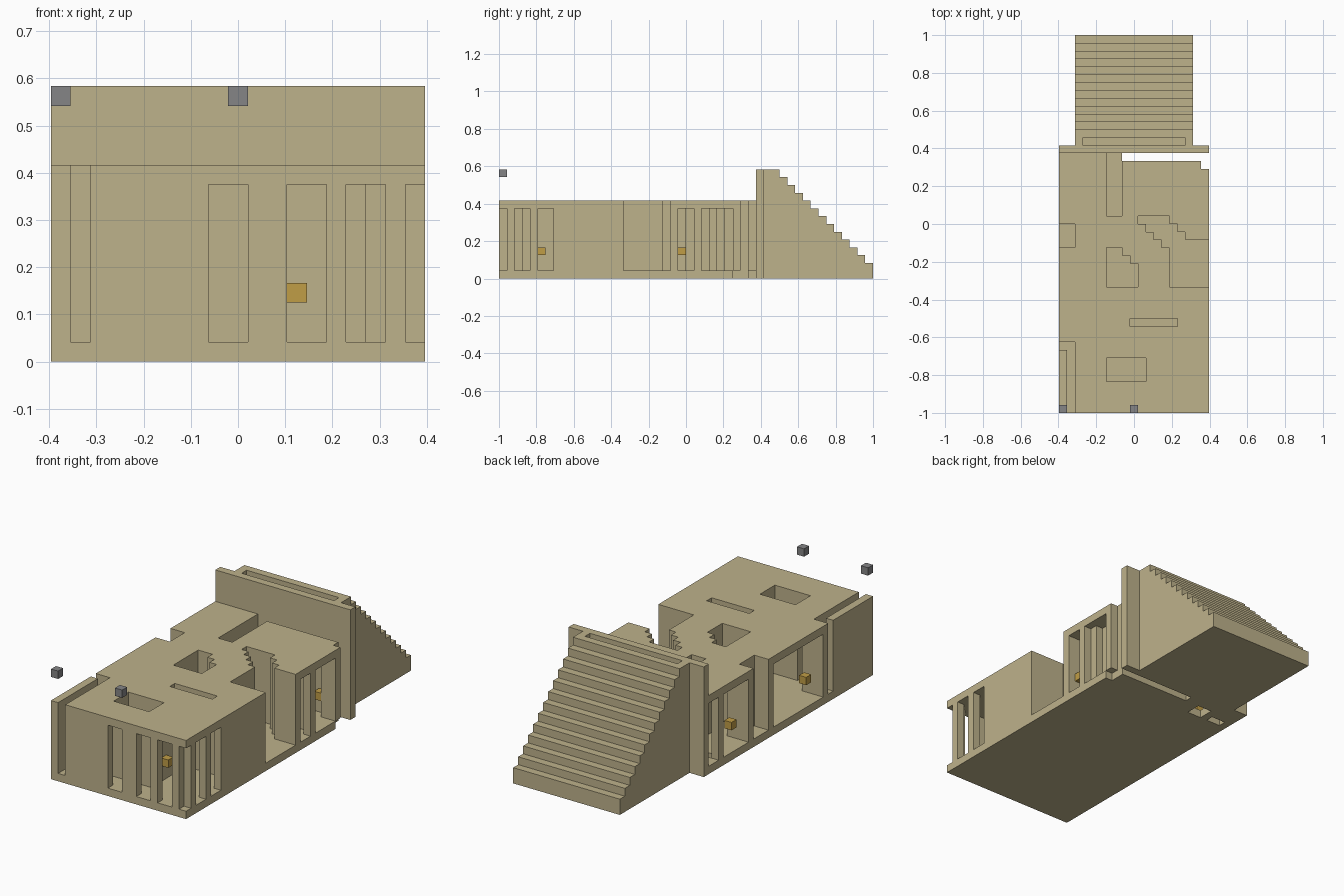
import bpy, bmesh
from mathutils import Vector

cube = bpy.data.objects.get("Cube")
if cube:
    bpy.data.objects.remove(cube)

U = 1 / 24                       # one block
W, D = 19, 48                    # plan size in blocks
ORIGIN = Vector((-W / 2, -D / 2, 0))


def material(name, rgb):
    m = bpy.data.materials.new(name)
    m.use_nodes = True
    m.diffuse_color = (*rgb, 1)
    m.node_tree.nodes["Principled BSDF"].inputs["Base Color"].default_value = (*rgb, 1)
    return m


SAND = material("sandstone", (0.515, 0.445, 0.26))
GOLD = material("gold", (0.53, 0.337, 0.062))
GREY = material("grey", (0.235, 0.235, 0.24))


def rect(x0, x1, y0, y1):
    return {(x, y) for x in range(x0, x1) for y in range(y0, y1)}


def union(rects):
    return set().union(*(rect(*r) for r in rects))


def prism(name, faces, direction, mat):
    """Extrude flat faces (lists of block coordinates) into a solid part."""
    bm = bmesh.new()
    for f in faces:
        bm.faces.new([bm.verts.new((Vector(p) + ORIGIN) * U) for p in f])
    bmesh.ops.remove_doubles(bm, verts=bm.verts[:], dist=U / 100)
    base = bm.faces[:]
    ext = bmesh.ops.extrude_face_region(bm, geom=base, use_keep_orig=True)
    moved = [v for v in ext["geom"] if isinstance(v, bmesh.types.BMVert)]
    bmesh.ops.translate(bm, verts=moved, vec=Vector(direction) * U)
    bmesh.ops.recalc_face_normals(bm, faces=bm.faces[:])
    me = bpy.data.meshes.new(name)
    bm.to_mesh(me)
    bm.free()
    me.materials.append(mat)
    ob = bpy.data.objects.new(name, me)
    bpy.context.collection.objects.link(ob)
    return ob


def slab(name, cells, z0, z1, mat=SAND):
    faces = [[(x, y, z0), (x + 1, y, z0), (x + 1, y + 1, z0), (x, y + 1, z0)]
             for x, y in sorted(cells)]
    return prism(name, faces, (0, 0, z1 - z0), mat)


def box(name, x0, x1, y0, y1, z0, z1, mat=SAND):
    base = [(x0, y0, z0), (x1, y0, z0), (x1, y1, z0), (x0, y1, z0)]
    return prism(name, [base], (0, 0, z1 - z0), mat)


# Openings in the roof: shafts, alley behind, side slots
holes = union([
    (6, 11, 4, 7), (9, 15, 11, 12),
    (6, 8, 16, 21), (8, 9, 16, 20), (9, 10, 16, 19),
    (14, 19, 16, 21), (13, 19, 21, 22),
    (6, 8, 25, 33), (8, 18, 32, 33), (18, 19, 31, 33),
    (0, 2, 21, 24), (1, 2, 0, 9), (0, 1, 8, 9),
])
for n in range(3):               # stepped diagonal passage
    holes |= rect(12 - n, 16 - n, 22 + n, 23 + n)

house = rect(0, W, 0, 33)
roof = house - holes

# Walls stand wherever the roof has an edge
solid = roof | rect(0, W, 33, 34)
around = [(a, b) for a in (-1, 0, 1) for b in (-1, 0, 1)]
walls = {(x, y) for x, y in roof
         if any((x + a, y + b) not in solid for a, b in around)}

# Windows: front, right side, left side
walls -= union([
    (8, 10, 0, 1), (12, 14, 0, 1), (15, 17, 0, 1), (18, 19, 0, 1),
    (18, 19, 2, 4), (18, 19, 5, 7), (18, 19, 23, 25), (18, 19, 26, 30),
    (0, 1, 10, 20), (0, 1, 25, 30), (0, 1, 31, 33),
])
# Stepped partition in the rear room
for y in range(26, 31):
    walls |= rect(42 - y, 44 - y, y, y + 1)

floor = house - union([(8, 18, 32, 33), (18, 19, 30, 33),
                       (4, 6, 30, 32), (1, 3, 30, 31)])

slab("floor", floor, 0, 1)
slab("walls", walls, 1, 9)
slab("roof", roof, 9, 10)

# Tall rear wall, and the slot between it and the stairs
box("rear_wall", 0, W, 33, 34, 0, 14)
box("slot_floor", 3, 16, 34, 35, 0, 1)
for side, x in (("right", 2), ("left", 16)):
    box("slot_end_" + side, x, x + 1, 34, 35, 0, 14)

# Stairs: stepped side profile extruded across
profile = [(2, D, 0), (2, 35, 0), (2, 35, 14)]
for y in range(36, D + 1):
    profile += [(2, y, 50 - y), (2, y, 49 - y)]
profile.pop()
prism("stairs", [profile], (15, 0, 0), SAND)

# Small gold blocks in the rooms, grey blocks floating in front
for n, (x, y) in enumerate([(12, 5), (17, 23), (1, 11), (1, 26), (16, 30)]):
    box(f"gold_block_{n + 1}", x, x + 1, y, y + 1, 3, 4, GOLD)
for n, x in enumerate((0, 9)):
    box(f"grey_block_{n + 1}", x, x + 1, 0, 1, 13, 14, GREY)
